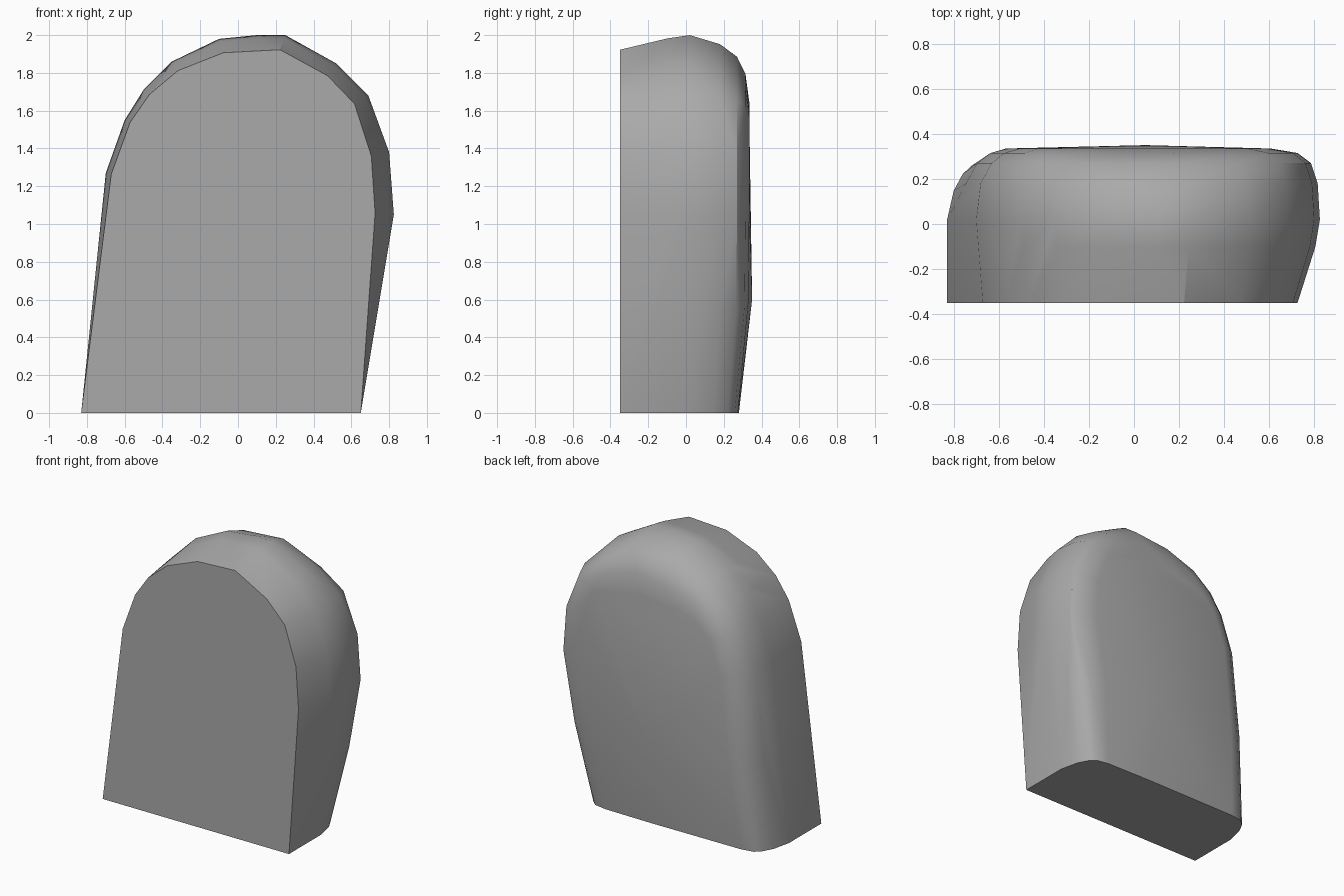
import bpy
import bmesh
from mathutils import Vector

cube = bpy.data.objects.get("Cube")
if cube:
    bpy.data.objects.remove(cube, do_unlink=True)

# Widest outline of the slab, (x, z) from left foot over the crown to the other foot
OUTLINE = [Vector(p) for p in (
    (-.83, 0), (-.765, .65), (-.7, 1.27), (-.6, 1.55), (-.5, 1.71), (-.35, 1.86),
    (-.1, 1.98), (.1, 2), (.25, 2), (.52, 1.85), (.69, 1.68), (.8, 1.38),
    (.825, 1.05), (.74, .55), (.65, 0))]

# Cross-sections from front to back:
# depth, inset of low-x side, inset of high-x side, inset of crown, inset at the feet
SECTIONS = [
    (-.35, .03, .1, .085, 0),
    (-.1, .01, .02, .02, 0),
    (.02, 0, 0, 0, 0),
    (.18, .02, .01, .06, .03),
    (.27, .07, .04, .14, .07),
    (.315, .13, .1, .25, .11),
    (.335, .2, .22, .42, .2),
]


def outward(i):
    """Outward normal of the outline at point i."""
    a = OUTLINE[max(i - 1, 0)]
    b = OUTLINE[min(i + 1, len(OUTLINE) - 1)]
    along = (b - a).normalized()
    return Vector((-along.y, along.x))


def section_points(depth, low, high, crown, foot):
    """Inset the outline for one depth, tapering the back toward the feet."""
    for i, p in enumerate(OUTLINE):
        n = outward(i)
        side = low if n.x < 0 else high
        amount = side * n.x ** 2 + crown * max(n.y, 0) ** 3
        rise = min(p.y / .6, 1)
        amount = foot * (1 - rise) + amount * rise
        x = p.x - n.x * amount
        z = p.y - n.y * amount * rise
        y = depth * (.82 + .18 * rise) if depth > 0 else depth
        yield Vector((x, y, z))


# Stone: convex skin over the cross-sections, with a slightly bulging back
bm = bmesh.new()
for section in SECTIONS:
    for point in section_points(*section):
        bm.verts.new(point)
bm.verts.new((.05, .35, .6))
bm.verts.new((.1, .28, 0))
hull = bmesh.ops.convex_hull(bm, input=bm.verts)
spare = {g for key in ("geom_interior", "geom_unused") for g in hull[key]
         if isinstance(g, bmesh.types.BMVert)}
bmesh.ops.delete(bm, geom=list(spare), context='VERTS')
bmesh.ops.dissolve_limit(bm, angle_limit=.02, verts=bm.verts, edges=bm.edges)
bmesh.ops.recalc_face_normals(bm, faces=bm.faces)

mesh = bpy.data.meshes.new("stone_slab")
bm.to_mesh(mesh)
bm.free()
stone = bpy.data.objects.new("stone_slab", mesh)
bpy.context.collection.objects.link(stone)

# Plain grey stone
grey = bpy.data.materials.new("stone_grey")
grey.use_nodes = True
colour = (.4, .4, .4, 1)
grey.diffuse_color = colour
grey.node_tree.nodes["Principled BSDF"].inputs["Base Color"].default_value = colour
mesh.materials.append(grey)

bpy.context.view_layer.objects.active = stone
stone.select_set(True)
bpy.ops.object.shade_smooth_by_angle(angle=.5)
